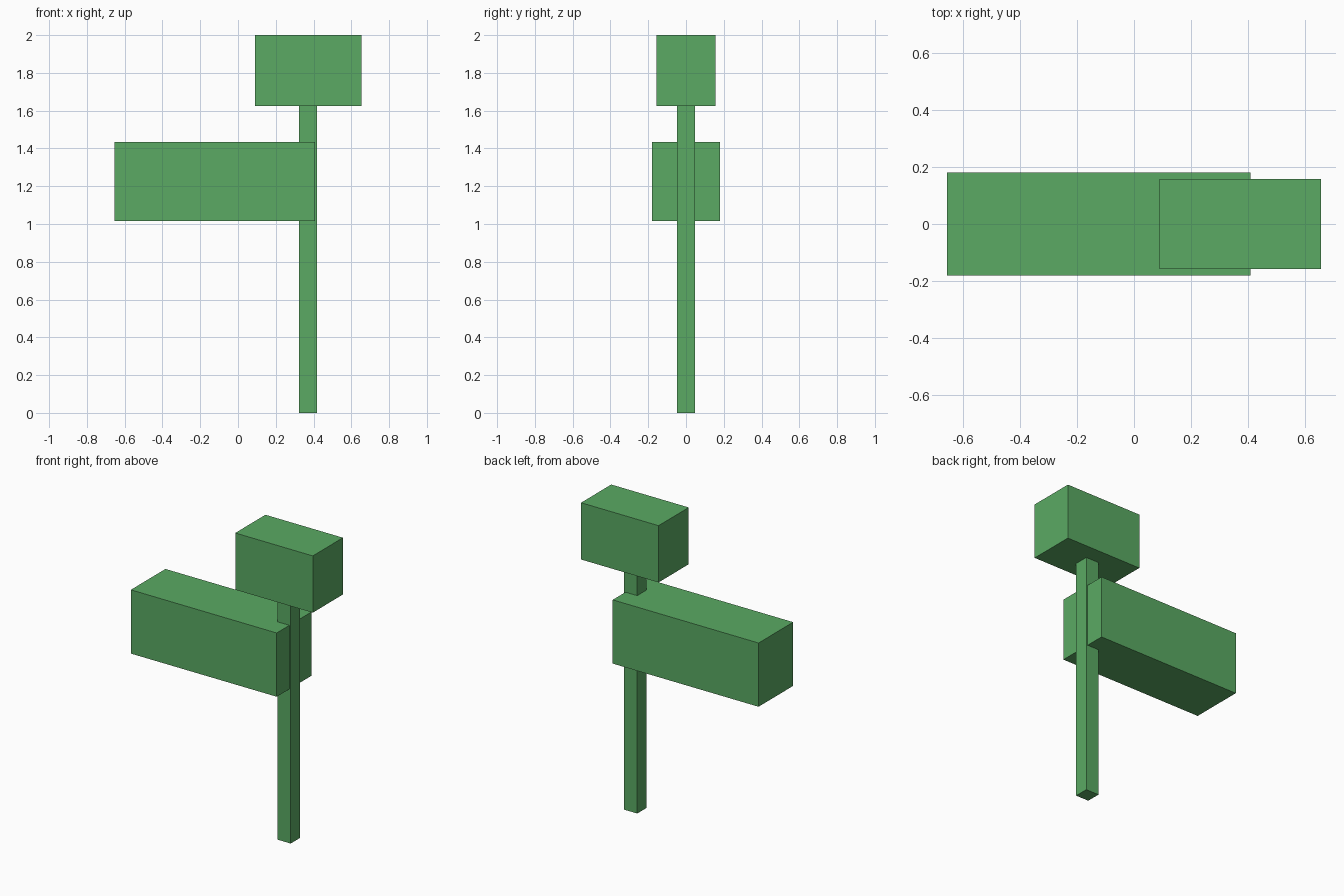
import bpy
from mathutils import Vector

# Remove the default cube
cube = bpy.data.objects.get("Cube")
if cube:
    bpy.data.objects.remove(cube, do_unlink=True)

# Single flat colour
green = bpy.data.materials.new("leaf_green")
green.use_nodes = True
colour = (0.103, 0.40, 0.125, 1.0)
green.diffuse_color = colour
green.node_tree.nodes["Principled BSDF"].inputs["Base Color"].default_value = colour


def box(name, low, high):
    """Add a flat-shaded box spanning two opposite corners."""
    low, high = Vector(low), Vector(high)
    bpy.ops.mesh.primitive_cube_add(size=1, location=(low + high) / 2)
    obj = bpy.context.object
    obj.name = name
    for v in obj.data.vertices:
        v.co *= high - low
    obj.data.materials.append(green)
    return obj


# Slim upright post
box("trunk", (0.322, -0.048, 0), (0.418, 0.048, 1.63))

# Long side block hanging off the post
box("side_foliage", (-0.655, -0.18, 1.015), (0.408, 0.18, 1.435))

# Block capping the post
box("top_foliage", (0.09, -0.157, 1.626), (0.655, 0.157, 2.0))
